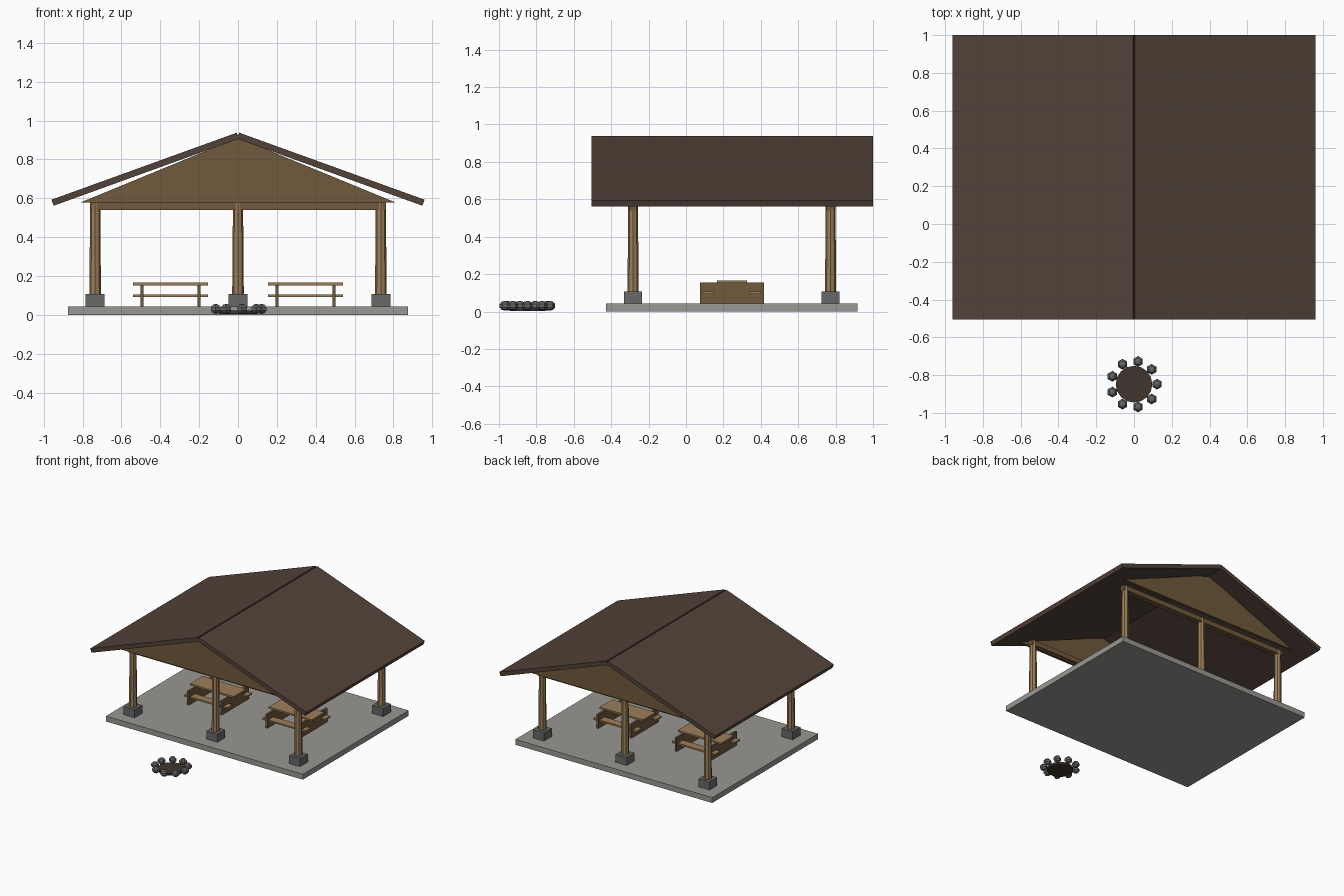
import bpy, bmesh, math
from mathutils import Matrix, Vector

if "Cube" in bpy.data.objects:
    bpy.data.objects.remove(bpy.data.objects["Cube"])


def mat(name, rgb):
    m = bpy.data.materials.new(name)
    m.diffuse_color = (*rgb, 1)
    m.use_nodes = True
    m.node_tree.nodes["Principled BSDF"].inputs["Base Color"].default_value = m.diffuse_color
    return m


SLAB = mat("concrete", (0.32, 0.31, 0.29))
STONE = mat("stone", (0.14, 0.14, 0.14))
LOG = mat("log_wood", (0.33, 0.21, 0.10))
BEAM = mat("beam_wood", (0.16, 0.10, 0.045))
ROOF = mat("roofing", (0.085, 0.055, 0.04))
ASH = mat("ash", (0.05, 0.035, 0.025))

CY = 0.245              # pavilion centre in y
POST_Y = 0.528          # post row distance from that centre
SLAB_TOP = 0.043


def finish(name, bm, material):
    bmesh.ops.recalc_face_normals(bm, faces=bm.faces)
    me = bpy.data.meshes.new(name)
    bm.to_mesh(me)
    bm.free()
    me.materials.append(material)
    ob = bpy.data.objects.new(name, me)
    bpy.context.collection.objects.link(ob)
    return ob


def box(name, lo, hi, material):
    lo, hi = Vector(lo), Vector(hi)
    bm = bmesh.new()
    bmesh.ops.create_cube(bm, size=1, matrix=Matrix.Translation((lo + hi) / 2)
                          @ Matrix.Diagonal((*(hi - lo), 1)))
    return finish(name, bm, material)


def prism(name, profile, y0, y1, material):
    """Extrude an xz profile along y."""
    bm = bmesh.new()
    f = bm.faces.new([bm.verts.new((x, y0, z)) for x, z in profile])
    r = bmesh.ops.extrude_face_region(bm, geom=[f])
    moved = [v for v in r["geom"] if isinstance(v, bmesh.types.BMVert)]
    bmesh.ops.translate(bm, verts=moved, vec=(0, y1 - y0, 0))
    return finish(name, bm, material)


def cone(name, x, y, z0, z1, r0, r1, n, material):
    bm = bmesh.new()
    bmesh.ops.create_cone(bm, cap_ends=True, segments=n, radius1=r0, radius2=r1,
                          depth=z1 - z0, matrix=Matrix.Translation((x, y, (z0 + z1) / 2)))
    return finish(name, bm, material)


# floor slab
box("floor_slab", (-0.875, CY - 0.672, 0), (0.875, CY + 0.672, SLAB_TOP), SLAB)

# post rows: stone bases, round posts, cross beam and gable panel
for side, label in ((-1, "front"), (1, "back")):
    y = CY + side * POST_Y
    for x in (-0.735, 0, 0.735):
        box(label + "_post_base", (x - 0.049, y - 0.049, 0.02), (x + 0.049, y + 0.049, 0.108), STONE)
        cone(label + "_post", x, y, 0.1, 0.578, 0.03, 0.026, 8, LOG)
    box(label + "_beam", (-0.762, y - 0.022, 0.54), (0.762, y + 0.022, 0.58), BEAM)
    g = CY + side * 0.6
    prism(label + "_gable", [(-0.81, 0.579), (0.81, 0.579), (0, 0.912)], g - 0.01, g + 0.01, BEAM)

# roof panels: square-ended slabs leaning on each other at the ridge
a, t = math.radians(19.9), 0.033
dx, dz = t * math.sin(a), t * math.cos(a)
for s, label in ((-1, "left"), (1, "right")):
    pts = [(0.006, 0.938), (0.96, 0.593), (0.96 - dx, 0.593 - dz), (0.006 - dx, 0.938 - dz)]
    prism(label + "_roof", [(s * x, z) for x, z in pts], -0.505, 1.0, ROOF)

# picnic tables
for cx, label in ((-0.348, "left"), (0.348, "right")):
    box(label + "_table_top", (cx - 0.193, CY - 0.08, 0.152), (cx + 0.193, CY + 0.08, 0.166), LOG)
    for s in (-1, 1):
        by = CY + s * 0.125
        box(label + "_table_bench", (cx - 0.193, by - 0.032, 0.093), (cx + 0.193, by + 0.032, 0.106), LOG)
        lx = cx + s * 0.147
        box(label + "_table_leg", (lx - 0.008, CY - 0.171, 0.02), (lx + 0.008, CY + 0.171, 0.154), BEAM)

# fire pit: ash bed ringed by stones
PY = -0.848
cone("fire_pit_bed", 0, PY, 0.004, 0.022, 0.097, 0.097, 16, ASH)
for i in range(9):
    ang = i * math.tau / 9
    bm = bmesh.new()
    bmesh.ops.create_uvsphere(
        bm, u_segments=6, v_segments=5, radius=0.03,
        matrix=Matrix.Translation((0.122 * math.cos(ang), PY + 0.122 * math.sin(ang), 0.031))
        @ Matrix.Diagonal((1, 1, 0.88, 1)))
    finish("pit_stone", bm, STONE)
